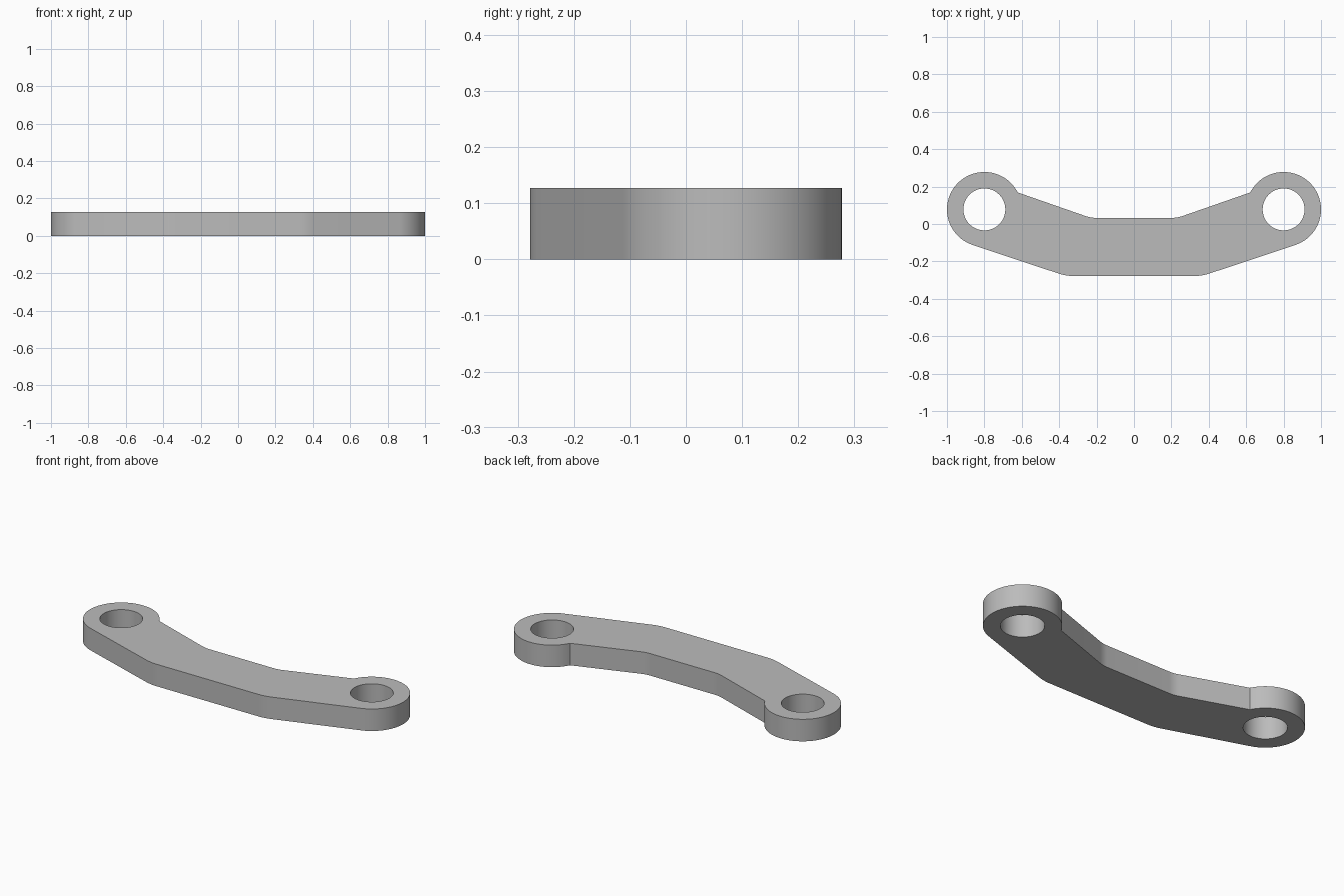
import bpy, bmesh
from math import cos, sin, tan, radians, pi
from mathutils import Vector

cube = bpy.data.objects.get("Cube")
if cube:
    bpy.data.objects.remove(cube, do_unlink=True)

HEIGHT = 0.127
EYE = Vector((0.8, 0.078))
EYE_R, HOLE_R = 0.2, 0.112
BOTTOM, TOP = -0.278, 0.033


def arc(center, radius, start, end, steps):
    return [center + radius * Vector((cos(a), sin(a)))
            for a in (radians(start + (end - start) * i / steps) for i in range(steps + 1))]


def rounded(corner, before, after, reach, steps=6):
    """Soft bend at a corner, running from one neighbour to the other."""
    a = corner + (before - corner).normalized() * reach
    b = corner + (after - corner).normalized() * reach
    return [a.lerp(corner, t).lerp(corner.lerp(b, t), t)
            for t in (i / steps for i in range(steps + 1))]


# Left half of the outline, from the front edge round the eye to the back edge
slope = 18.4
eye_arc = arc(EYE, EYE_R, slope - 90, 153, 56)
front_x = eye_arc[0].x - (eye_arc[0].y - BOTTOM) / tan(radians(slope))
front_bend = rounded(Vector((front_x, BOTTOM)), Vector((0, BOTTOM)), eye_arc[0], 0.04)
back_bend = rounded(Vector((0.232, TOP)), eye_arc[-1], Vector((0, TOP)), 0.028)
half = front_bend + eye_arc + back_bend
outline = half + [Vector((-p.x, p.y)) for p in reversed(half)]

# Holes through both eyes
hole = arc(EYE, HOLE_R, 0, 360, 64)[:-1]
loops = [outline, hole, [Vector((-p.x, p.y)) for p in hole]]

# Flat plate with holes, extruded to full height
bm = bmesh.new()
edges = []
for loop in loops:
    verts = [bm.verts.new((p.x, p.y, 0)) for p in loop]
    edges += [bm.edges.new((v, verts[i - 1])) for i, v in enumerate(verts)]
bmesh.ops.triangle_fill(bm, use_beauty=True, edges=edges, normal=(0, 0, 1))
base = bm.faces[:]
lifted = bmesh.ops.extrude_face_region(bm, geom=base, use_keep_orig=True)
bmesh.ops.translate(bm, vec=(0, 0, HEIGHT),
                    verts=[g for g in lifted["geom"] if isinstance(g, bmesh.types.BMVert)])
bmesh.ops.recalc_face_normals(bm, faces=bm.faces[:])
bmesh.ops.dissolve_limit(bm, angle_limit=0.001, verts=bm.verts[:],
                         edges=[e for e in bm.edges if e.is_manifold
                                and e.calc_face_angle() < 0.001])

mesh = bpy.data.meshes.new("link_arm")
bm.to_mesh(mesh)
bm.free()
link_arm = bpy.data.objects.new("link_arm", mesh)
bpy.context.collection.objects.link(link_arm)

# Plain grey metal
grey = bpy.data.materials.new("plain_grey")
grey.use_nodes = True
colour = (0.5, 0.5, 0.5, 1)
grey.diffuse_color = colour
grey.node_tree.nodes["Principled BSDF"].inputs["Base Color"].default_value = colour
mesh.materials.append(grey)

# Smooth round walls, crisp rims
bpy.ops.object.select_all(action="DESELECT")
link_arm.select_set(True)
bpy.context.view_layer.objects.active = link_arm
bpy.ops.object.shade_smooth_by_angle(angle=radians(25))
